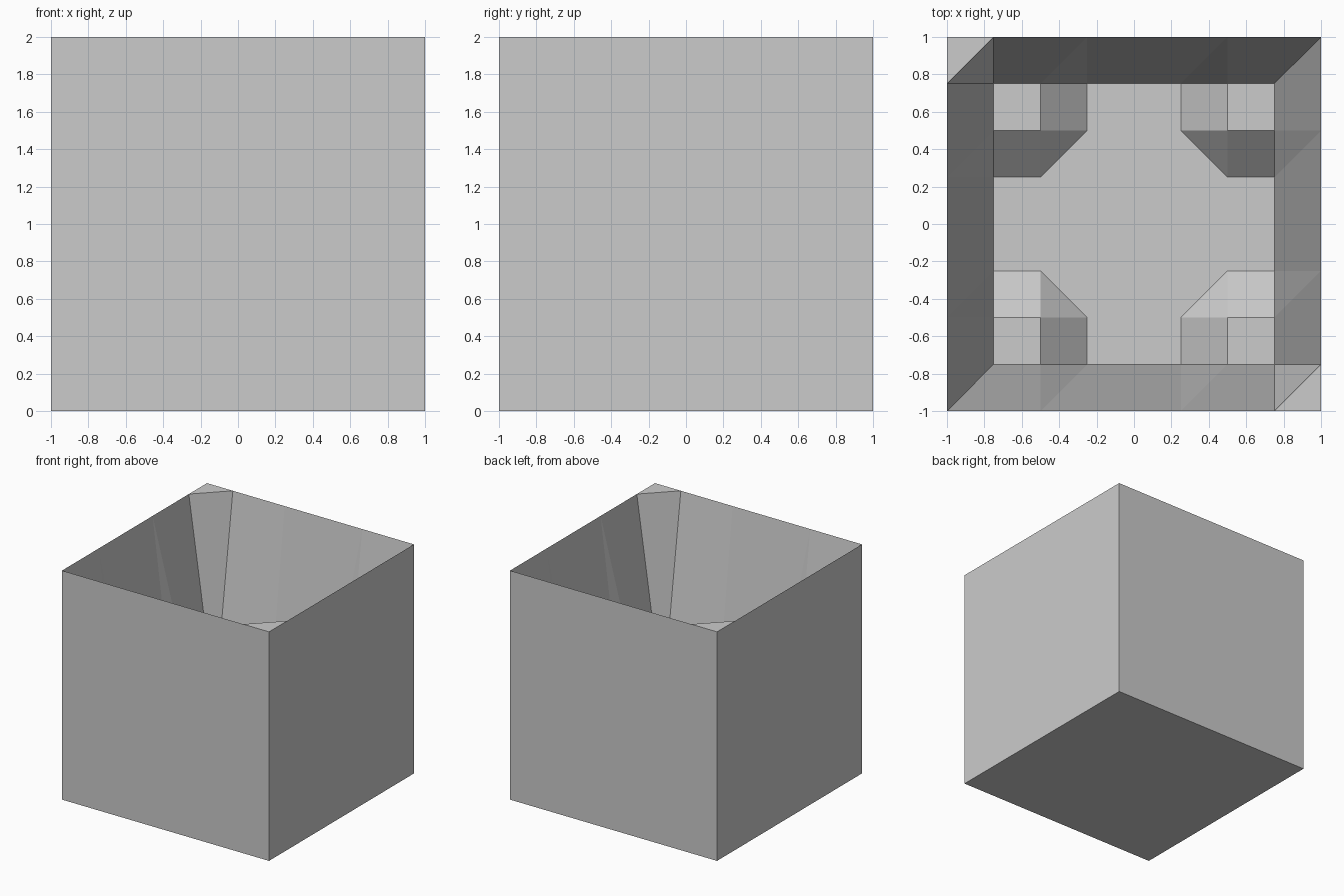
import bpy, bmesh

if "Cube" in bpy.data.objects:
    bpy.data.objects.remove(bpy.data.objects["Cube"])

TOP, LEDGE, FLOOR = 2.0, 0.25, 0.01


def finish(name, bm):
    mesh = bpy.data.meshes.new(name)
    bm.to_mesh(mesh)
    bm.free()
    obj = bpy.data.objects.new(name, mesh)
    bpy.context.collection.objects.link(obj)
    return obj


# Outer shell: open-topped cube standing on the ground
bm = bmesh.new()
bmesh.ops.create_cube(bm, size=2)
bmesh.ops.translate(bm, verts=bm.verts, vec=(0, 0, 1))
bm.faces.ensure_lookup_table()
lid = [f for f in bm.faces if f.normal.z > 0.5]
bmesh.ops.delete(bm, geom=lid, context='FACES_ONLY')
finish("outer_box", bm)


# Inner basin: sloped walls, floor and chamfered corner ledges
def height(x, y):
    if max(abs(x), abs(y)) > 0.9:
        return TOP
    drop = max(0, 0.5 - abs(x)) + max(0, 0.5 - abs(y))
    return max(FLOOR, LEDGE - drop)


cuts = [-1, -0.75, -0.5, -0.25, 0.25, 0.5, 0.75, 1]
bm = bmesh.new()
grid = [[bm.verts.new((x, y, height(x, y))) for y in cuts] for x in cuts]
for i in range(len(cuts) - 1):
    for j in range(len(cuts) - 1):
        a, b = grid[i][j], grid[i + 1][j]
        c, d = grid[i + 1][j + 1], grid[i][j + 1]
        # ledge noses fold across the corner, everything else along a-c
        if i == j and i in (2, 4):
            tris = ((a, b, d), (b, c, d))
        else:
            tris = ((a, b, c), (a, c, d))
        for t in tris:
            bm.faces.new(t)
bm.normal_update()
finish("inner_basin", bm)
